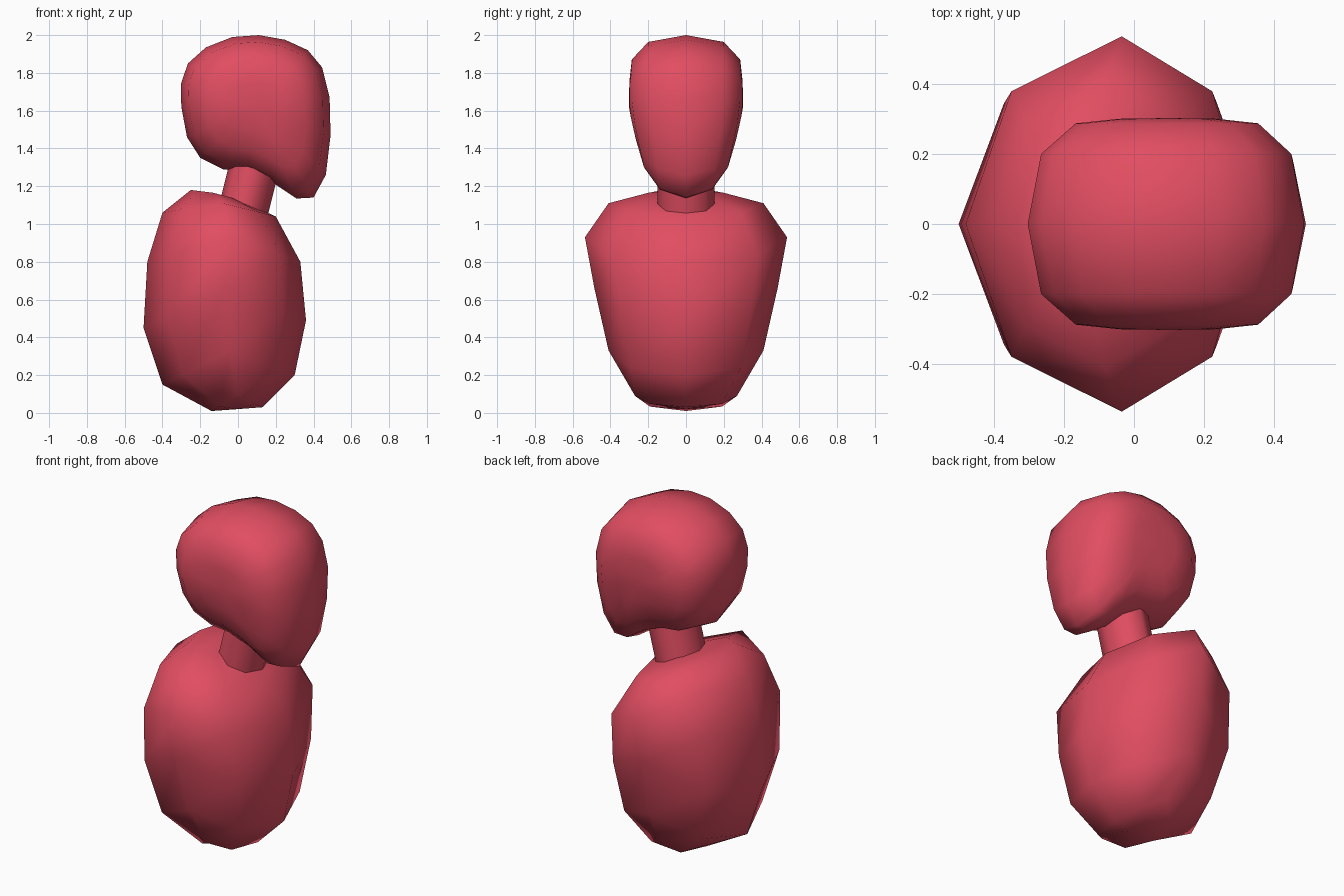
import bpy, math
from mathutils import Vector

if "Cube" in bpy.data.objects:
    bpy.data.objects.remove(bpy.data.objects["Cube"])

red = bpy.data.materials.new("red")
red.diffuse_color = (0.75, 0.075, 0.12, 1)
red.use_nodes = True
red.node_tree.nodes["Principled BSDF"].inputs["Base Color"].default_value = red.diffuse_color


def loft(name, rings, start, end):
    """Skin closed rings of points and close both ends with a fan."""
    n = len(rings[0])
    verts = [p for r in rings for p in r] + [start, end]
    faces = []
    for k in range(len(rings) - 1):
        for i in range(n):
            j = (i + 1) % n
            faces.append((k * n + i, k * n + j, (k + 1) * n + j, (k + 1) * n + i))
    last, a = (len(rings) - 1) * n, len(verts) - 2
    for i in range(n):
        j = (i + 1) % n
        faces.append((a, j, i))
        faces.append((a + 1, last + i, last + j))
    me = bpy.data.meshes.new(name)
    me.from_pydata(verts, [], faces)
    me.materials.append(red)
    ob = bpy.data.objects.new(name, me)
    bpy.context.collection.objects.link(ob)
    bpy.context.view_layer.objects.active = ob
    bpy.ops.object.select_all(action='DESELECT')
    ob.select_set(True)
    bpy.ops.object.mode_set(mode='EDIT')
    bpy.ops.mesh.select_all(action='SELECT')
    bpy.ops.mesh.normals_make_consistent(inside=False)
    bpy.ops.object.mode_set(mode='OBJECT')
    return ob


# torso: eight-sided rings (left x, z, right x, z, side x, half width, side z)
levels = [
    (-0.14, 0.01, 0.13, 0.03, 0.0, 0.27, 0.09),
    (-0.40, 0.15, 0.30, 0.20, -0.04, 0.41, 0.33),
    (-0.50, 0.45, 0.36, 0.49, -0.06, 0.485, 0.66),
    (-0.48, 0.80, 0.33, 0.80, -0.035, 0.535, 0.93),
    (-0.40, 1.06, 0.20, 1.04, -0.08, 0.41, 1.11),
    (-0.25, 1.18, 0.00, 1.13, -0.13, 0.20, 1.165),
]
rings = []
for lx, lz, rx, rz, sx, w, sz in levels:
    ring = []
    for i in range(8):
        c, s = math.cos(i * math.pi / 4), math.sin(i * math.pi / 4)
        ex, ez = (rx, rz) if c > 0 else (lx, lz)
        ring.append((sx + abs(c) * (ex - sx), s * w, sz + abs(c) * (ez - sz)))
    rings.append(ring)
torso = loft("torso", rings, (0, 0, 0.02), (-0.13, 0, 1.16))
torso.data.shade_smooth()

# head: side profile, shrunk towards both cheeks and narrowed at the jaw
profile = [(0.11, 2.0), (-0.03, 1.99), (-0.17, 1.935), (-0.265, 1.85), (-0.303, 1.74),
           (-0.30, 1.62), (-0.27, 1.46), (-0.20, 1.35), (-0.08, 1.29), (0.05, 1.275),
           (0.19, 1.215), (0.31, 1.135), (0.40, 1.14), (0.465, 1.26), (0.49, 1.47),
           (0.485, 1.67), (0.445, 1.83), (0.37, 1.92), (0.25, 1.975)]
cx, cz = 0.1, 1.62


def head_ring(y, k):
    ring = []
    for x, z in profile:
        px, pz = cx + (x - cx) * k, cz + (z - cz) * k
        taper = 1 - 0.3 * max(0, 1.6 - pz) / 0.4
        ring.append((px, y * taper, pz))
    return ring


half = [(0.30, 0.35), (0.287, 0.66), (0.2, 0.905)]
steps = [(-y, k) for y, k in half] + [(0, 1)] + half[::-1]
head = loft("head", [head_ring(y, k) for y, k in steps], (cx, -0.302, cz), (cx, 0.302, cz))
head.data.shade_smooth()

# neck: tilted eight-sided cylinder
a, b = Vector((0.01, 0, 1.0)), Vector((0.11, 0, 1.4))
bpy.ops.mesh.primitive_cylinder_add(vertices=8, radius=0.15, depth=(b - a).length,
                                    location=(a + b) / 2,
                                    rotation=(0, math.atan2(b.x - a.x, b.z - a.z), 0))
neck = bpy.context.object
neck.name = "neck"
neck.scale = (0.88, 1, 1)
neck.data.materials.append(red)
bpy.ops.object.shade_smooth_by_angle(angle=math.radians(50))
